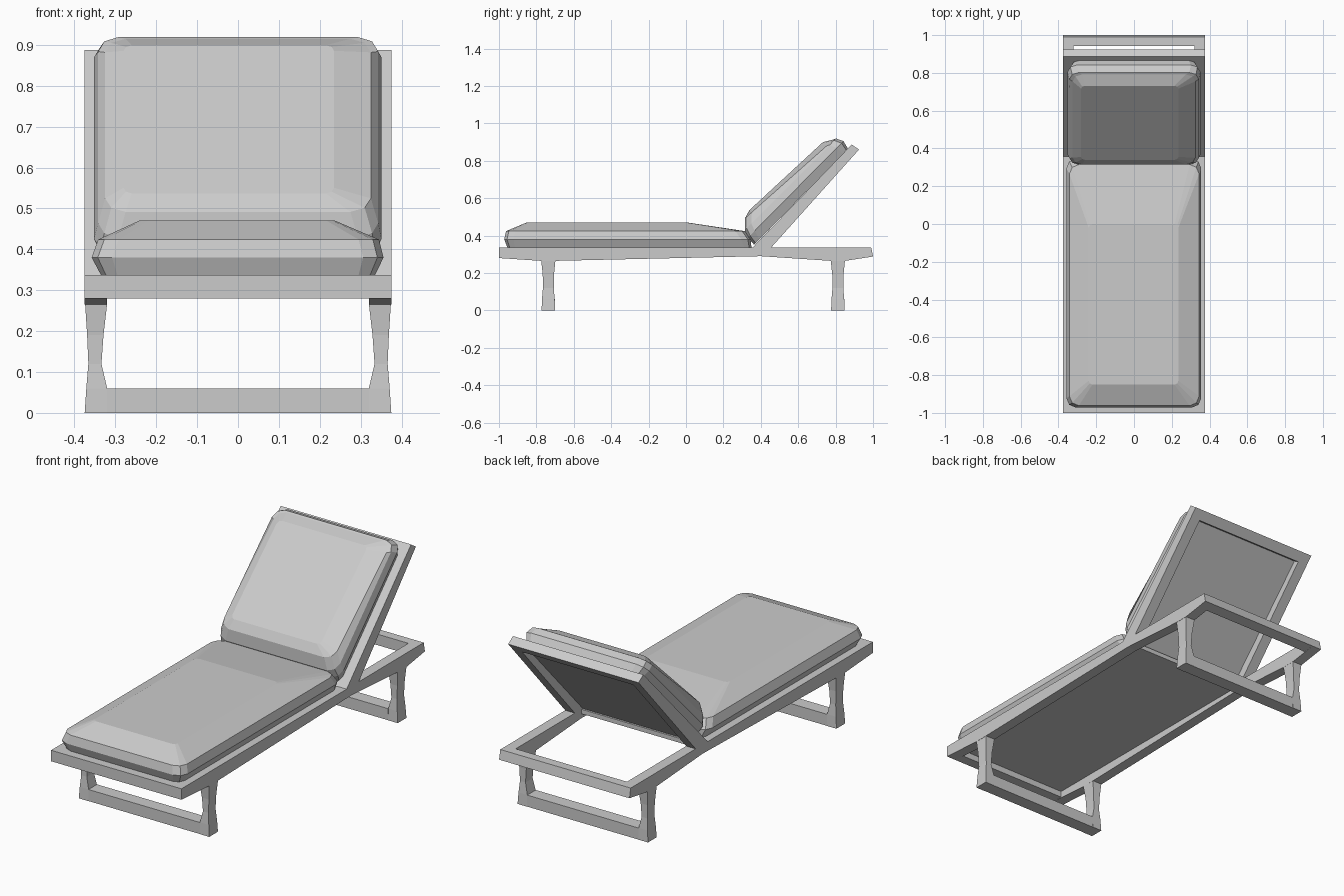
import bpy, bmesh
from mathutils import Vector

if "Cube" in bpy.data.objects:
    bpy.data.objects.remove(bpy.data.objects["Cube"])


def loft(name, rings):
    """Skin a stack of equal-length point rings into a closed solid."""
    bm = bmesh.new()
    vs = [[bm.verts.new(p) for p in r] for r in rings]
    n = len(rings[0])
    for a, b in zip(vs, vs[1:]):
        for i in range(n):
            bm.faces.new((a[i], a[(i + 1) % n], b[(i + 1) % n], b[i]))
    bm.faces.new(vs[0][::-1])
    bm.faces.new(vs[-1])
    bmesh.ops.recalc_face_normals(bm, faces=bm.faces)
    mesh = bpy.data.meshes.new(name)
    bm.to_mesh(mesh)
    bm.free()
    obj = bpy.data.objects.new(name, mesh)
    bpy.context.collection.objects.link(obj)
    return obj


def extrude_x(name, profile, x0, x1):
    """Extrude a (y, z) profile along x."""
    return loft(name, [[(x, y, z) for y, z in profile] for x in (x0, x1)])


def rect(y0, y1, z0, z1):
    return [(y0, z0), (y1, z0), (y1, z1), (y0, z1)]


def soft_rect(x0, x1, v0, v1, c):
    """Rectangle with two-step rounded corners of size c."""
    k = c * 0.3
    pts = []
    for cx, cy, sx, sy, flip in ((x1, v0, 1, -1, 0), (x1, v1, 1, 1, 1),
                                 (x0, v1, -1, 1, 0), (x0, v0, -1, -1, 1)):
        corner = [(cx - sx * c, cy), (cx - sx * k, cy - sy * k), (cx, cy - sy * c)]
        pts += corner[::-1] if flip else corner
    return pts


IN, OUT, TOP = 0.32, 0.375, 0.337

# Base frame: side rails with a shaped underside, end bars, seat panel
rail = [(-1, TOP), (-1, 0.28), (-0.775, 0.265), (-0.70, 0.265), (0.40, 0.29),
        (0.775, 0.265), (0.85, 0.265), (1, 0.288), (0.99, TOP)]
for side, s in (("left", -1), ("right", 1)):
    extrude_x(f"{side}_rail", rail, s * IN, s * OUT)
extrude_x("front_bar", rect(-1, -0.945, 0.28, TOP), -IN, IN)
extrude_x("rear_bar", [(0.942, 0.28), (1, 0.288), (0.99, TOP), (0.942, TOP)], -IN, IN)
extrude_x("seat_panel", rect(-0.945, 0.40, 0.312, 0.335), -IN, IN)

# Waisted legs joined by a floor bar: (z, inner x, outer x, half depth)
leg = [(0, 0.32, 0.375, 0.036), (0.06, 0.32, 0.371, 0.034),
       (0.12, 0.334, 0.366, 0.029), (0.19, 0.329, 0.369, 0.030),
       (0.268, 0.32, 0.374, 0.038)]
for end, y in (("front", -0.736), ("rear", 0.812)):
    for side, s in (("left", -1), ("right", 1)):
        loft(f"{end}_{side}_leg", [[(s * a, y - h, z), (s * b, y - h, z),
                                    (s * b, y + h, z), (s * a, y + h, z)]
                                   for z, a, b, h in leg])
    extrude_x(f"{end}_floor_bar", rect(y - 0.035, y + 0.035, 0, 0.06), -IN, IN)

# Reclined backrest frame
f0, b0, b1, f1 = [Vector(p) for p in
                  ((0.35, 0.33), (0.45, 0.33), (0.925, 0.86), (0.886, 0.887))]
for side, s in (("left", -1), ("right", 1)):
    extrude_x(f"backrest_{side}_rail", [f0, b0, b1, f1], s * IN, s * OUT)
extrude_x("backrest_top_bar",
          [f0.lerp(f1, 0.925), b0.lerp(b1, 0.925), b1, f1], -IN, IN)
extrude_x("backrest_panel",
          [f0, f0.lerp(b0, 0.35), b1.lerp(f1, 0.65).lerp(f0, 0.05), f1.lerp(f0, 0.05)],
          -IN, IN)

# Seat cushion: (z, x left, x right, y front, y back, corner)
seat = [(0.337, -0.335, 0.335, -0.955, 0.35, 0.04),
        (0.38, -0.358, 0.356, -0.972, 0.345, 0.05),
        (0.424, -0.342, 0.345, -0.962, 0.315, 0.05),
        (0.471, -0.24, 0.235, -0.85, 0.0, 0.02)]
loft("seat_cushion", [[(x, y, z) for x, y in soft_rect(a, b, c, d, e)]
                      for z, a, b, c, d, e in seat])

# Back cushion in the tilted plane: (height low, height high, x, x, u low, u high, corner)
origin = Vector((0, 0.35, 0.337))
U, N = Vector((0, 0.703, 0.711)), Vector((0, -0.711, 0.703))
back = [(0.0, 0.003, -0.33, 0.33, 0.02, 0.738, 0.04),
        (0.05, 0.05, -0.352, 0.351, 0.025, 0.75, 0.05),
        (0.09, 0.088, -0.342, 0.343, 0.04, 0.732, 0.05),
        (0.134, 0.092, -0.325, 0.325, 0.085, 0.722, 0.05),
        (0.148, 0.124, -0.28, 0.235, 0.135, 0.668, 0.02)]
rings = []
for n0, n1, a, b, c, d, e in back:
    rings.append([origin + Vector((x, 0, 0)) + U * u + N * (n0 + (n1 - n0) * (u - c) / (d - c))
                  for x, u in soft_rect(a, b, c, d, e)])
loft("back_cushion", rings)
